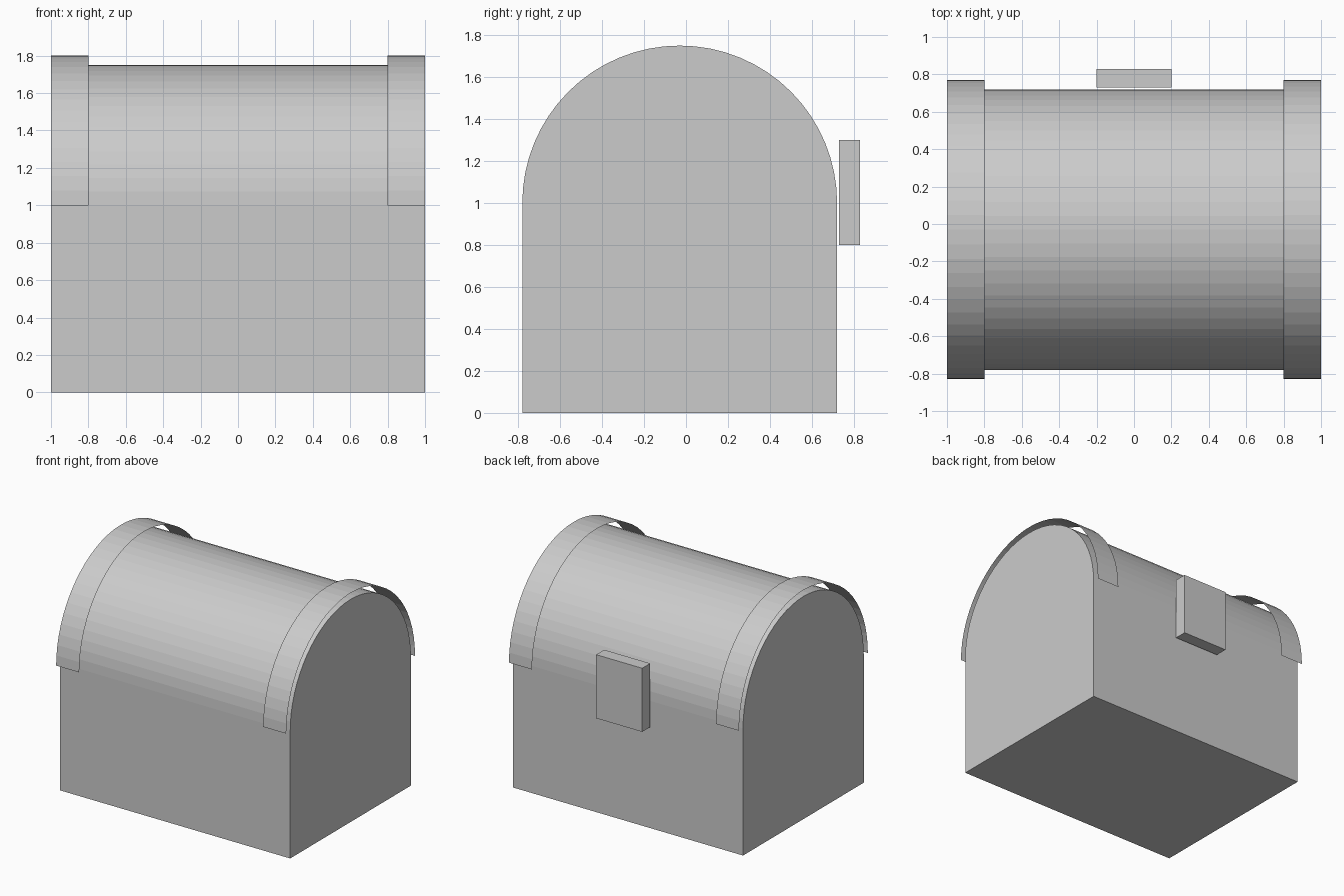
import bpy, bmesh, math

if "Cube" in bpy.data.objects:
    bpy.data.objects.remove(bpy.data.objects["Cube"])

SEGMENTS = 32   # facets across the rounded lid
CY = -0.03      # arch axis in y
SPRING = 1.0    # height where the arch starts


def arc(radius):
    """Half-circle points (y, z) from the +y side over the top to -y."""
    return [(CY + radius * math.cos(math.pi * i / SEGMENTS),
             SPRING + radius * math.sin(math.pi * i / SEGMENTS))
            for i in range(SEGMENTS + 1)]


def extrude_x(name, profile, x0, x1, solid):
    """Sweep a (y, z) profile along x, closed with caps or left as a sheet."""
    bm = bmesh.new()
    a = [bm.verts.new((x0, y, z)) for y, z in profile]
    b = [bm.verts.new((x1, y, z)) for y, z in profile]
    n = len(profile)
    for i in range(n if solid else n - 1):
        j = (i + 1) % n
        bm.faces.new((a[i], b[i], b[j], a[j]))
    if solid:
        bm.faces.new(a)
        bm.faces.new(b[::-1])
        bmesh.ops.recalc_face_normals(bm, faces=bm.faces)
    else:
        bm.normal_update()
        if sum(f.normal.z for f in bm.faces) < 0:
            bmesh.ops.reverse_faces(bm, faces=bm.faces)
    mesh = bpy.data.meshes.new(name)
    bm.to_mesh(mesh)
    bm.free()
    obj = bpy.data.objects.new(name, mesh)
    bpy.context.collection.objects.link(obj)
    return obj


# Chest body with its rounded lid
extrude_x("chest_body", arc(0.75) + [(CY - 0.75, 0), (CY + 0.75, 0)], -1, 1, True)

# Thin bands standing off the lid at both ends
for name, x0, x1 in (("left_band", -1.0, -0.8), ("right_band", 0.8, 1.0)):
    extrude_x(name, arc(0.8), x0, x1, False)

# Latch plate on the +y side
extrude_x("latch", [(0.73, 0.8), (0.83, 0.8), (0.83, 1.3), (0.73, 1.3)], -0.2, 0.2, True)
